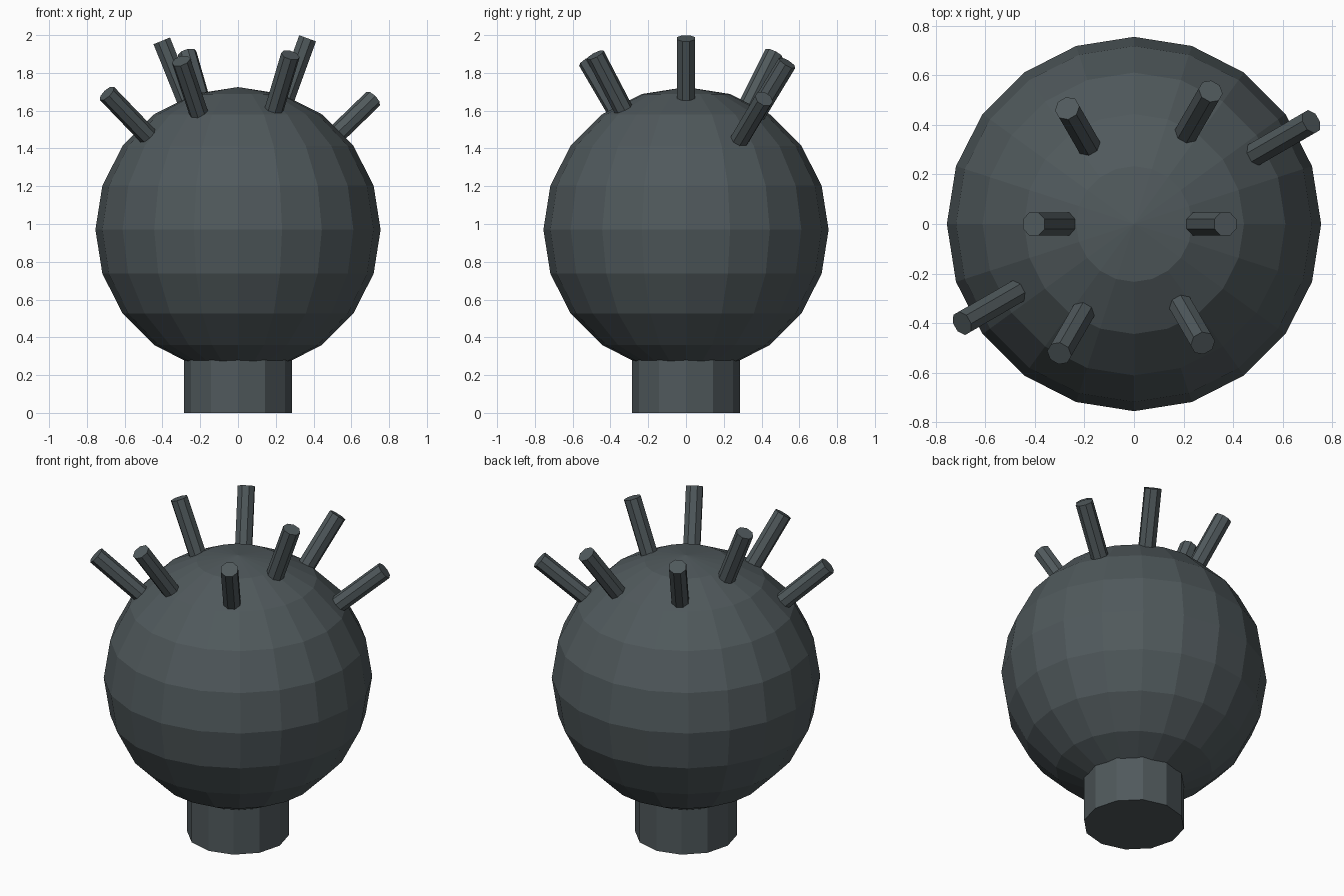
import bpy
from math import radians
from mathutils import Matrix, Vector

if "Cube" in bpy.data.objects:
    bpy.data.objects.remove(bpy.data.objects["Cube"])

CENTRE = Vector((0, 0, 0.97))

mat = bpy.data.materials.new("dark_grey")
mat.diffuse_color = (0.08, 0.1, 0.107, 1)
mat.use_nodes = True
mat.node_tree.nodes["Principled BSDF"].inputs["Base Color"].default_value = mat.diffuse_color


def finish(name):
    obj = bpy.context.object
    obj.name = name
    obj.data.materials.append(mat)
    return obj


# Round body
bpy.ops.mesh.primitive_uv_sphere_add(segments=20, ring_count=10, radius=0.755, location=CENTRE)
finish("body")

# Short neck underneath, running up into the body
bpy.ops.mesh.primitive_cylinder_add(vertices=12, radius=0.287, depth=0.36, location=(0, 0, 0.18))
finish("neck")

# Pins standing radially on the upper half: (compass angle, tilt from vertical)
INNER, OUTER = 0.735, 1.078
pins = [(0, 20), (30, 50), (60, 35), (120, 30),
        (180, 22), (210, 48), (240, 34), (300, 31)]
for i, (turn, tilt) in enumerate(pins):
    bpy.ops.mesh.primitive_cylinder_add(vertices=8, radius=0.051, depth=OUTER - INNER)
    pin = finish(f"pin_{i + 1}")
    pin.matrix_world = (Matrix.Translation(CENTRE)
                        @ Matrix.Rotation(radians(turn), 4, 'Z')
                        @ Matrix.Rotation(radians(tilt), 4, 'Y')
                        @ Matrix.Translation((0, 0, (INNER + OUTER) / 2))
                        @ Matrix.Rotation(radians(22.5), 4, 'Z'))
